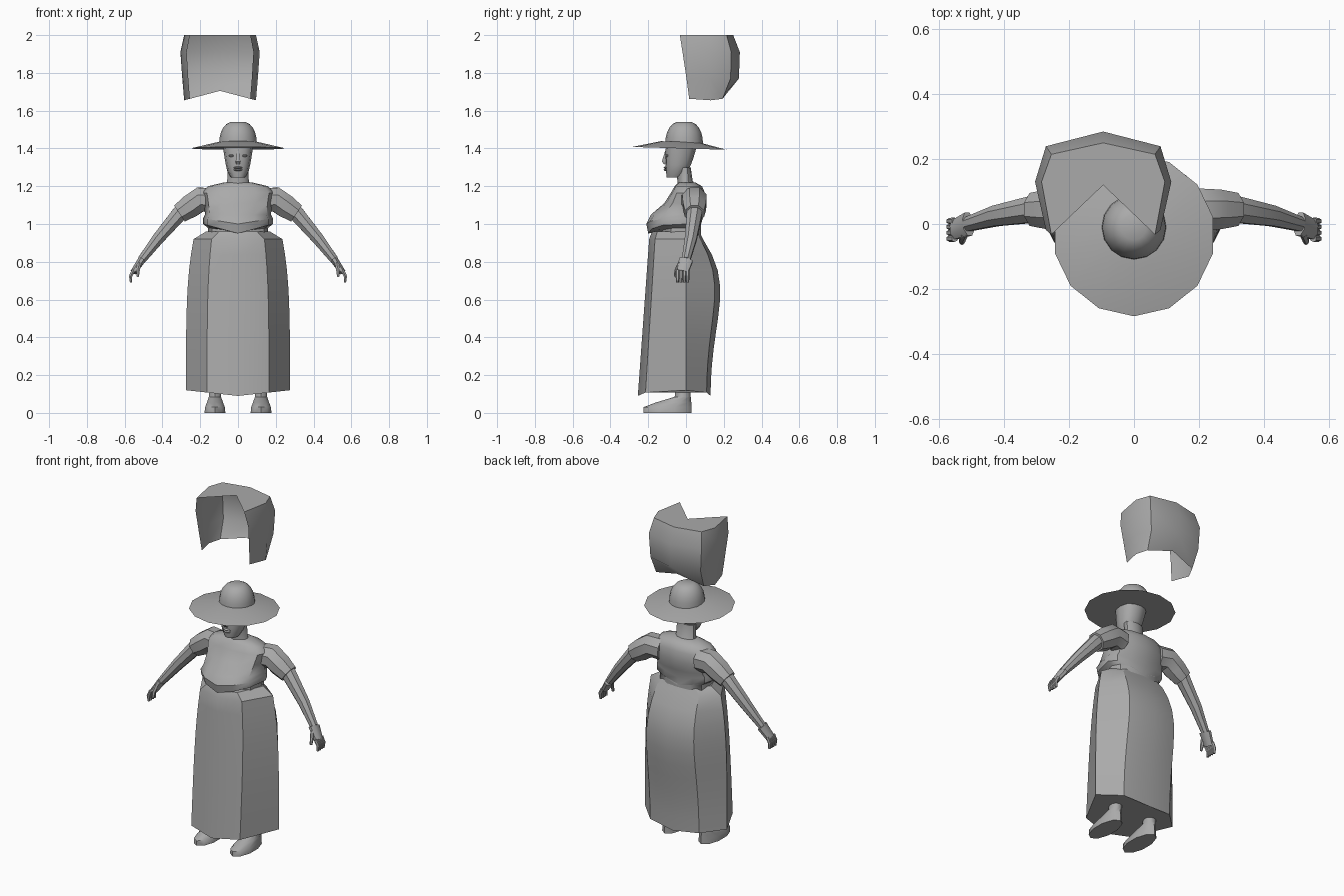
import bpy
import bmesh
from math import sin, cos, pi, radians, copysign
from mathutils import Vector

cube = bpy.data.objects.get("Cube")
if cube:
    bpy.data.objects.remove(cube)

GREY = (.4, .4, .4)
grey = bpy.data.materials.new("plain grey")
grey.use_nodes = True
grey.diffuse_color = (*GREY, 1)
for node in grey.node_tree.nodes:
    if node.type == "BSDF_PRINCIPLED":
        node.inputs["Base Color"].default_value = (*GREY, 1)


def finish(name, bm, mirror=False, angle=40):
    """Turn a bmesh into a shaded object, optionally mirrored across x."""
    bmesh.ops.recalc_face_normals(bm, faces=bm.faces)
    mesh = bpy.data.meshes.new(name)
    bm.to_mesh(mesh)
    bm.free()
    mesh.materials.append(grey)
    obj = bpy.data.objects.new(name, mesh)
    bpy.context.collection.objects.link(obj)
    bpy.ops.object.select_all(action="DESELECT")
    obj.select_set(True)
    bpy.context.view_layer.objects.active = obj
    bpy.ops.object.shade_smooth_by_angle(angle=radians(angle))
    if mirror:
        obj.modifiers.new("mirror", "MIRROR")
    return obj


def skin(bm, rings, closed=True):
    """Join neighbouring point rings with quads and return the vertex rows."""
    rows = [[bm.verts.new(point) for point in ring] for ring in rings]
    for lower, upper in zip(rows, rows[1:]):
        for i in range(0 if closed else 1, len(lower)):
            bm.faces.new((lower[i - 1], lower[i], upper[i], upper[i - 1]))
    return rows


def loft(name, rings, **options):
    """Skin rings into a solid with capped ends."""
    bm = bmesh.new()
    rows = skin(bm, rings)
    bm.faces.new(rows[0])
    bm.faces.new(rows[-1])
    return finish(name, bm, **options)


def oval(sides, x_power=1, y_power=1):
    """Unit cross-section starting at the front; low powers make it squarer."""
    turns = [2 * pi * i / sides for i in range(sides)]
    return [(copysign(abs(sin(a)) ** x_power, sin(a)),
             -copysign(abs(cos(a)) ** y_power, cos(a))) for a in turns]


def ring(section, z, width, front, back, pivot=0, middle=0, rise=0):
    """Level ring reaching from front to back, widest at the pivot depth."""
    return [(middle + x * width,
             pivot + (y * (back - pivot) if y > 0 else y * (pivot - front)),
             z + rise * abs(x)) for x, y in section]


def limb(name, joints, sides=8, flat=1, mirror=True):
    """Tube through (position, radius) joints; flat scales its depth."""
    rings = []
    for i, (center, radius) in enumerate(joints):
        before = joints[max(i - 1, 0)][0]
        after = joints[min(i + 1, len(joints) - 1)][0]
        across = (after - before).cross(Vector((0, 1, 0))).normalized()
        deep = across.cross(after - before).normalized() * flat
        turns = [2 * pi * (k + .5) / sides for k in range(sides)]
        rings.append([center + (across * cos(a) + deep * sin(a)) * radius for a in turns])
    return loft(name, rings, mirror=mirror)


def pebble(name, position, size, **options):
    """Small flattened ball for face details."""
    bm = bmesh.new()
    bmesh.ops.create_uvsphere(bm, u_segments=8, v_segments=6, radius=1)
    bmesh.ops.scale(bm, vec=size, verts=bm.verts)
    bmesh.ops.translate(bm, vec=position, verts=bm.verts)
    return finish(name, bm, **options)


# Skirt: broad panels, full at the back and gathered at the waist
panels = oval(8, x_power=1.5, y_power=.5)
rings = []
for step in range(11):
    t = step / 10
    rings.append(ring(panels, z=.09 + .83 * t,
                      width=.275 - .04 * t ** 4,
                      front=-.255 + .06 * t,
                      back=.13 + .06 * sin(pi * t * t) - .04 * t ** 4,
                      rise=.03 * (1 - t)))
rings.append(ring(panels, z=.96, width=.17, front=-.18, back=.07))
loft("skirt", rings, angle=30)

# Blouse: tucked waist, overhanging bust with a raised side hem, shoulders, collar
body = oval(12, y_power=.7)
loft("blouse", [
    ring(body, z=.9, width=.16, front=-.13, back=.08),
    ring(body, z=.96, width=.16, front=-.13, back=.08, rise=.02),
    ring(body, z=.95, width=.185, front=-.2, back=.08, rise=.05),
    ring(body, z=1, width=.185, front=-.21, back=.08, rise=.03),
    ring(body, z=1.05, width=.175, front=-.185, back=.095),
    ring(body, z=1.11, width=.18, front=-.115, back=.107),
    ring(body, z=1.165, width=.19, front=-.08, back=.1),
    ring(body, z=1.2, width=.16, front=-.06, back=.085),
    ring(body, z=1.22, width=.075, front=-.04, back=.05)])

# Arm joints shared by sleeves, arms and hands
chest = Vector((.13, .035, 1.125))
shoulder = Vector((.2, .045, 1.13))
cuff = Vector((.31, .045, 1.055))
elbow = Vector((.425, .025, .92))
wrist = Vector((.51, 0, .81))
knuckles = Vector((.553, -.018, .745))

limb("sleeves", [(chest, .07), (shoulder, .07),
                 (shoulder.lerp(cuff, .5), .066), (cuff, .055)])
limb("arms", [(shoulder.lerp(cuff, .7), .045), (cuff, .044),
              (elbow, .034), (wrist, .024)])
limb("hands", [(wrist, .022), (wrist.lerp(knuckles, .5), .02), (knuckles, .018)], flat=1.8)

# Fingers spread across the knuckles, with a thumb in front
for i, label in enumerate(["index", "middle", "ring", "little"]):
    root = knuckles + Vector((0, .018 * (i - 1.5), .01))
    bend = root + Vector((.016, 0, -.032))
    tip = bend - Vector((.003, 0, .033))
    limb(label + "_fingers", [(root, .011), (bend, .01), (tip, .007)], sides=6)
thumb_root = wrist + Vector((.012, -.03, -.015))
thumb_bend = thumb_root + Vector((.008, -.02, -.04))
thumb_tip = thumb_bend - Vector((0, .008, .033))
limb("thumbs", [(thumb_root, .012), (thumb_bend, .011), (thumb_tip, .007)], sides=6)

# Shoes with ankles reaching up under the skirt
sole = oval(10)
foot = dict(section=sole, middle=.122)
loft("shoes", [
    ring(z=0, width=.058, front=-.225, back=.03, pivot=-.1, **foot),
    ring(z=.03, width=.055, front=-.225, back=.03, pivot=-.1, **foot),
    ring(z=.055, width=.045, front=-.16, back=.028, pivot=-.06, **foot),
    ring(z=.085, width=.034, front=-.06, back=.025, pivot=-.01, **foot),
    ring(z=.2, width=.036, front=-.05, back=.025, pivot=-.01, **foot)], mirror=True)

# Neck
loft("neck", [
    ring(sole, z=1.19, width=.075, front=-.045, back=.06),
    ring(sole, z=1.23, width=.06, front=-.045, back=.035),
    ring(sole, z=1.3, width=.058, front=-.06, back=.025)])

# Head: widens quickly from the chin to the hat
rings = []
for step in range(7):
    t = step / 6
    rings.append(ring(body, z=1.247 + .2 * t, width=.038 + .046 * t ** .5,
                      front=-.102 - .03 * t * (1 - t), pivot=-.05 + .03 * t,
                      back=-.045 + .11 * t ** .4))
loft("head", rings, angle=50)

# Face details
limb("nose", [(Vector((0, -.106, 1.385)), .007), (Vector((0, -.115, 1.33)), .018),
              (Vector((0, -.109, 1.32)), .012)], sides=4, mirror=False)
for label, height in [("upper_lip", 1.298), ("lower_lip", 1.287)]:
    pebble(label, position=(0, -.108, height), size=(.024, .01, .006))
pebble("eyes", position=(.035, -.1, 1.362), size=(.015, .01, .007), mirror=True)

# Wide hat: shallow tilted brim and a full dome
bm = bmesh.new()
bmesh.ops.create_cone(bm, cap_ends=True, segments=14, radius1=.25, radius2=.1, depth=.035)
brim = finish("hat_brim", bm)
brim.location = (0, -.034, 1.418)
brim.rotation_euler.x = -.03
rings = []
for step in range(6):
    a = radians(15 * step)
    r = .1 * cos(a) ** .7
    rings.append(ring(oval(16), z=1.425 + .12 * sin(a), width=r,
                      front=-.01 - r, back=r - .01, pivot=-.01))
loft("hat_crown", rings, angle=50)

# Floating shell: open at the front and below, with a notched top
arc = oval(8, x_power=.5)[1:]
place = dict(section=arc, middle=-.095, pivot=.13)
bm = bmesh.new()
rows = skin(bm, [
    ring(z=2, width=.19, front=-.1, back=.25, **place),
    ring(z=1.91, width=.21, front=-.08, back=.285, **place),
    ring(z=1.77, width=.2, front=-.05, back=.28, **place),
    ring(z=1.705, width=.19, front=-.03, back=.22, rise=-.05, **place)], closed=False)
bm.faces.new(rows[0] + [bm.verts.new((-.095, .12, 2))])
finish("floating_shell", bm)
